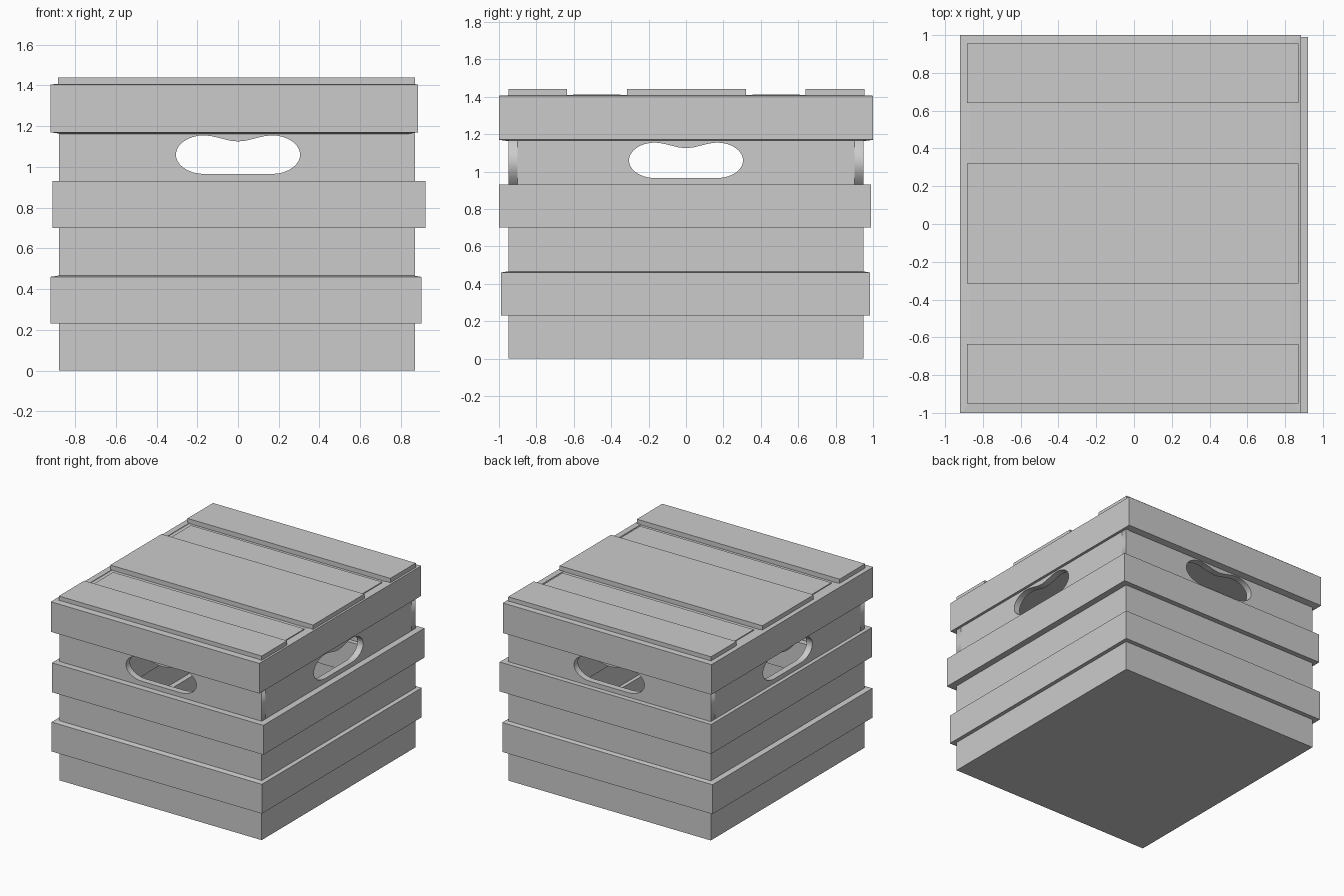
import bpy, bmesh, math

if "Cube" in bpy.data.objects:
    bpy.data.objects.remove(bpy.data.objects["Cube"])

def link(name, me):
    ob = bpy.data.objects.new(name, me)
    bpy.context.collection.objects.link(ob)
    return ob

def box(name, x0, x1, y0, y1, z0, z1):
    bm = bmesh.new()
    bmesh.ops.create_cube(bm, size=1)
    for v in bm.verts:
        v.co = (x1 if v.co.x > 0 else x0, y1 if v.co.y > 0 else y0, z1 if v.co.z > 0 else z0)
    me = bpy.data.meshes.new(name)
    bm.to_mesh(me)
    bm.free()
    return link(name, me)

def ring(name, x0, x1, y0, y1, z0, z1, t, drop=0.0, rise=0.0):
    """Four mitred boards in a rectangle; inner edges may slope down / up."""
    def loop(i, z):
        return [(x0 + i, y0 + i, z), (x1 - i, y0 + i, z), (x1 - i, y1 - i, z), (x0 + i, y1 - i, z)]
    loops = [loop(0, z0), loop(0, z1), loop(t, z1 + rise), loop(t, z0 - drop)]
    bm = bmesh.new()
    vs = [[bm.verts.new(c) for c in lp] for lp in loops]
    for k in range(4):
        for i in range(4):
            a, b, j = vs[k], vs[(k + 1) % 4], (i + 1) % 4
            bm.faces.new((a[i], a[j], b[j], b[i]))
    bmesh.ops.recalc_face_normals(bm, faces=bm.faces)
    me = bpy.data.meshes.new(name)
    bm.to_mesh(me)
    bm.free()
    return link(name, me)

def handle_outline():
    half = [(0.165 + 0.14 * math.cos(math.radians(a)), 1.06 + 0.095 * math.sin(math.radians(a)))
            for a in range(-90, 91, 12)]
    half += [(0.125, 1.15), (0.08, 1.139), (0.04, 1.129)]
    return half + [(0, 1.125)] + [(-x, z) for x, z in reversed(half)]

def handle_board(name, a0, a1, z0, z1, t, loc, turn):
    """Board with a cut-out grip, drawn flat and extruded."""
    cu = bpy.data.curves.new(name, 'CURVE')
    cu.dimensions, cu.fill_mode, cu.extrude = '2D', 'BOTH', t / 2
    for pts in ([(a0, z0), (a1, z0), (a1, z1), (a0, z1)], handle_outline()):
        sp = cu.splines.new('POLY')
        sp.points.add(len(pts) - 1)
        for p, (x, z) in zip(sp.points, pts):
            p.co = (x, z, 0, 1)
        sp.use_cyclic_u = True
    tmp = link(name + "_profile", cu)
    bpy.context.view_layer.update()
    me = bpy.data.meshes.new_from_object(tmp)
    bpy.data.objects.remove(tmp)
    ob = link(name, me)
    ob.location = loc
    ob.rotation_euler = (math.pi / 2, 0, turn)

T = 0.05
X0, X1, Y = -0.88, 0.87, 0.95

# Recessed slat courses
ring("base_slats", X0, X1, -Y, Y, 0, 0.23, T)
ring("middle_slats", X0, X1, -Y, Y, 0.465, 0.70, T)

# Protruding slat courses
ring("lower_band", -0.92, 0.90, -0.99, 0.985, 0.23, 0.46, T, rise=0.008)
ring("middle_band", -0.91, 0.92, -1.0, 0.99, 0.70, 0.93, 0.055)
ring("top_band", -0.92, 0.885, -1.0, 1.0, 1.17, 1.405, T, drop=0.008, rise=0.003)

# Handle course: four boards with grips
for name, s in (("front", -1), ("back", 1)):
    handle_board(name + "_handle_board", X0, X1, 0.93, 1.165, T, (0, s * (Y - T / 2), 0), 0)
for name, x in (("left", X0 + T / 2), ("right", X1 - T / 2)):
    handle_board(name + "_handle_board", -Y + T, Y - T, 0.93, 1.165, T, (x, 0, 0), math.pi / 2)

# Floor
box("floor", X0 + T, X1 - T, -Y + T, Y - T, 0, T)

# Lid: backing panel, three raised boards, two thin boards between
box("lid_panel", X0, X1, -Y, Y, 1.36, 1.404)
for i, (a, b) in enumerate(((-0.95, -0.635), (-0.315, 0.32), (0.64, 0.955))):
    box(f"lid_raised_board_{i}", -0.885, 0.87, a, b, 1.39, 1.44)
for i, (a, b) in enumerate(((-0.605, -0.35), (0.355, 0.61))):
    box(f"lid_thin_board_{i}", -0.835, 0.82, a, b, 1.38, 1.411)
